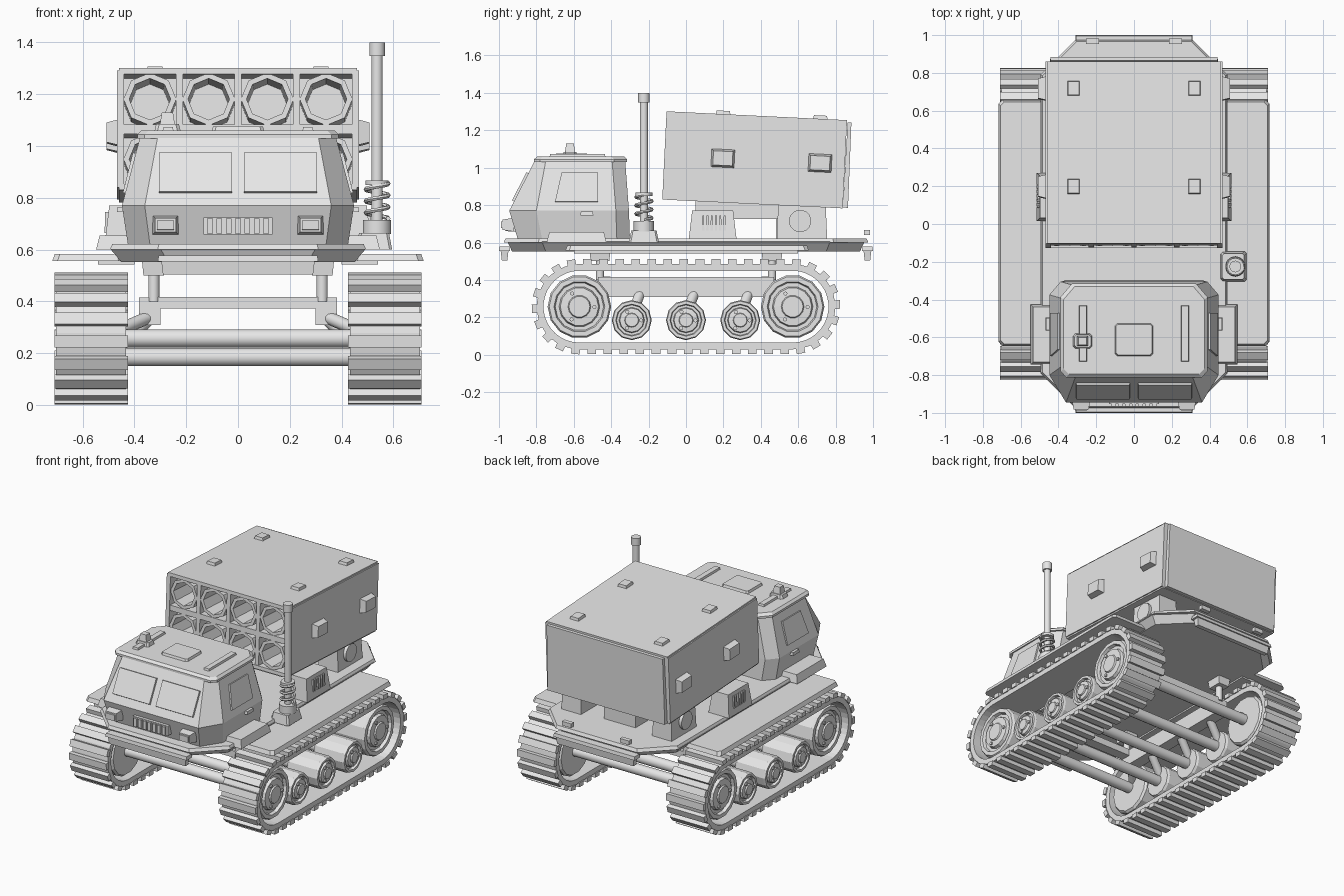
import bpy, bmesh, math
from mathutils import Vector, Matrix

if "Cube" in bpy.data.objects:
    bpy.data.objects.remove(bpy.data.objects["Cube"])

grey = bpy.data.materials.new("plain_grey")
grey.diffuse_color = (0.8, 0.8, 0.8, 1)
grey.use_nodes = True
grey.node_tree.nodes["Principled BSDF"].inputs["Base Color"].default_value = grey.diffuse_color


def finish(name, bm, matrix=None):
    bmesh.ops.recalc_face_normals(bm, faces=bm.faces[:])
    if matrix:
        bm.transform(matrix)
    me = bpy.data.meshes.new(name)
    bm.to_mesh(me)
    bm.free()
    me.materials.append(grey)
    ob = bpy.data.objects.new(name, me)
    bpy.context.collection.objects.link(ob)
    return ob


def loft(name, rings, matrix=None, closed=False):
    """Skin equal-length rings; cap the ends, or join last to first."""
    bm = bmesh.new()
    vs = [[bm.verts.new(p) for p in r] for r in rings]
    n = len(vs[0])
    pairs = list(zip(vs, vs[1:])) + ([(vs[-1], vs[0])] if closed else [])
    for a, b in pairs:
        for i in range(n):
            bm.faces.new((a[i], a[(i + 1) % n], b[(i + 1) % n], b[i]))
    if not closed:
        bm.faces.new(vs[0])
        bm.faces.new(vs[-1])
    return finish(name, bm, matrix)


def rect(hx, hy, z, c=0.0):
    if not c:
        return [(-hx, -hy, z), (hx, -hy, z), (hx, hy, z), (-hx, hy, z)]
    return [(-hx + c, -hy, z), (hx - c, -hy, z), (hx, -hy + c, z), (hx, hy - c, z),
            (hx - c, hy, z), (-hx + c, hy, z), (-hx, hy - c, z), (-hx, -hy + c, z)]


def box(name, x, y, z, taper=0.0, c=0.0, matrix=None):
    """Box from (min, max) ranges, narrowing upward by taper, corners cut by c."""
    hx, hy = (x[1] - x[0]) / 2, (y[1] - y[0]) / 2
    m = Matrix.Translation(((x[0] + x[1]) / 2, (y[0] + y[1]) / 2, 0))
    return loft(name, [rect(hx, hy, z[0], c), rect(hx - taper, hy - taper, z[1], c)],
                (matrix or Matrix()) @ m)


def frame(origin, normal):
    """Matrix with local z along normal and local y pointing up the surface."""
    w = Vector(normal).normalized()
    u = Vector((0, 0, 1)).cross(w).normalized()
    v = w.cross(u)
    return Matrix.Translation(origin) @ Matrix((u, v, w)).transposed().to_4x4()


def circle(r, z, n, a0=0.0):
    return [(r * math.cos(a0 + 2 * math.pi * i / n), r * math.sin(a0 + 2 * math.pi * i / n), z)
            for i in range(n)]


def rod(name, p, q, r, n=12, smooth=True):
    d = Vector(q) - Vector(p)
    m = Matrix.Translation(p) @ d.to_track_quat('Z', 'Y').to_matrix().to_4x4()
    ob = loft(name, [circle(r, 0, n, math.pi / n), circle(r, d.length, n, math.pi / n)], m)
    if smooth:
        for f in ob.data.polygons:
            f.use_smooth = len(f.vertices) == 4
        for e in ob.data.edges:
            a, b = (ob.data.vertices[i].index // n for i in e.vertices)
            e.use_edge_sharp = a == b
    return ob


def lathe(name, profile, n, matrix):
    return loft(name, [circle(r, z, n) for r, z in profile], matrix)


# Tracks
WY, WZ, R = 0.57, 0.257, 0.228


def track_point(d, r):
    """Point and tangent angle at fraction d along a racetrack loop."""
    arc, flat = math.pi * r, 2 * WY
    s = d * 2 * (arc + flat)
    if s < flat:
        return -WY + s, WZ + r, 0.0
    if s < flat + arc:
        a = (s - flat) / r
        return WY + r * math.sin(a), WZ + r * math.cos(a), -a
    if s < 2 * flat + arc:
        return WY - (s - flat - arc), WZ - r, -math.pi
    a = (s - 2 * flat - arc) / r
    return -WY - r * math.sin(a), WZ - r * math.cos(a), -math.pi - a


def belt_ring(y, z, a, x0, x1):
    t = 0.036
    ny, nz = -math.sin(a), math.cos(a)
    return [(x0, y, z), (x1, y, z), (x1, y - ny * t, z - nz * t), (x0, y - ny * t, z - nz * t)]


for s in (-1, 1):
    side = "right" if s > 0 else "left"
    x0, x1 = sorted((s * 0.432, s * 0.702))
    loft(side + "_track_belt", [belt_ring(*track_point(i / 88, R), x0, x1) for i in range(88)],
         closed=True)
    bm = bmesh.new()
    for i in range(44):
        y, z, a = track_point((i + 0.5) / 44, R + 0.011)
        bmesh.ops.create_cube(bm, size=1, matrix=Matrix.Translation((s * 0.567, y, z))
                              @ Matrix.Rotation(a, 4, 'X') @ Matrix.Diagonal((0.284, 0.046, 0.03, 1)))
    finish(side + "_track_lugs", bm)

    # Road wheels with stepped rims, hubs and bolts
    wheels = [(-WY, WZ, 0.17, 14), (WY, WZ, 0.17, 14)] + [(y, 0.185, 0.107, 12) for y in (-0.29, 0, 0.29)]
    for y, z, r, n in wheels:
        m = frame((s * 0.44, y, z), (s, 0, 0))
        lathe(side + "_wheel", [(r * 0.93, 0), (r, 0.015), (r, 0.22), (r * 0.95, 0.235), (r * 0.8, 0.235),
                                (r * 0.76, 0.215), (r * 0.64, 0.215), (r * 0.6, 0.235),
                                (r * 0.36, 0.238), (r * 0.33, 0.247)], n, m)
        for k in range(3):
            a = math.pi / 2 + 0.5 + k * 2 * math.pi / 3
            lathe(side + "_wheel_bolt", [(0.011, 0.22), (0.011, 0.246)], 8,
                  m @ Matrix.Translation((r * 0.47 * math.cos(a), r * 0.47 * math.sin(a), 0)))
        # Swing arms on the small wheels
        if r < 0.15:
            rod(side + "_swing_arm", (s * 0.34, y + 0.05, 0.34), (s * 0.5, y - 0.01, 0.19), 0.028)
        else:
            rod(side + "_end_arm", (s * 0.33, y * 0.75, 0.345), (s * 0.47, y, 0.285), 0.025)

    # Chassis rail, posts and fender
    box(side + "_chassis_rail", sorted((s * 0.30, s * 0.382)), (-0.47, 0.47), (0.31, 0.415))
    for y in (-0.46, 0.46):
        rod(side + "_post", (s * 0.325, y, 0.40), (s * 0.325, y, 0.51), 0.022)
        box(side + "_post_cap", sorted((s * 0.285, s * 0.365)), (y - 0.05, y + 0.05), (0.5, 0.56), -0.006)
    box(side + "_fender", sorted((s * 0.44, s * 0.717)), (-0.645, 0.657), (0.556, 0.584), 0.01, 0.02)
    box(side + "_fender_bracket", sorted((s * 0.40, s * 0.54)), (-0.6, 0.6), (0.542, 0.557))

for y in (-WY, -0.29, 0, 0.29, WY):
    big = abs(y) == WY
    rod("axle", (-0.46, y, WZ if big else 0.185), (0.46, y, WZ if big else 0.185), 0.036)
for y in (-0.44, 0.44):
    box("cross_beam", (-0.31, 0.31), (y - 0.035, y + 0.035), (0.372, 0.418))


# Hull
def hull(sx, cy, fx, fy, z):
    half = [(fx, -fy), (sx, -cy), (sx, cy), (fx, fy)]
    return [(x, y, z) for x, y in half] + [(-x, y, z) for x, y in reversed(half)]


loft("hull", [hull(0.45, 0.75, 0.27, 0.93, 0.552), hull(0.495, 0.77, 0.30, 0.955, 0.605)])
loft("deck", [hull(0.495, 0.79, 0.31, 0.975, 0.6), hull(0.485, 0.785, 0.305, 0.965, 0.622)])
for s in (-1, 1):
    box("bumper", (-0.29, 0.29), sorted((s * 0.955, s * 0.985)), (0.505, 0.575), -0.008)
    box("bumper_lip", (-0.31, 0.31), sorted((s * 0.94, s * 1.0)), (0.555, 0.578), 0.004)
    box("rear_lamp", (s * 0.22 - 0.035, s * 0.22 + 0.035), (0.953, 0.983), (0.64, 0.668))


# Cab
def cab(fx, fy, sx, cy, ry, z):
    half = [(fx, fy), (sx, cy), (sx, ry - 0.07), (sx - 0.06, ry)]
    return [(x, y, z) for x, y in half] + [(-x, y, z) for x, y in reversed(half)]


loft("cab", [cab(0.34, -0.90, 0.425, -0.77, -0.30, 0.62), cab(0.36, -0.945, 0.448, -0.80, -0.305, 0.77),
             cab(0.31, -0.81, 0.378, -0.75, -0.325, 1.035)])
loft("cab_roof", [cab(0.36, -0.812, 0.388, -0.78, -0.315, 1.03), cab(0.36, -0.812, 0.388, -0.78, -0.315, 1.045),
                  cab(0.345, -0.795, 0.373, -0.765, -0.33, 1.06)])
front = frame((0, -0.8775, 0.893), (0, -0.265, 0.135))
for s in (-1, 1):
    box("windshield", sorted((s * 0.02, s * 0.308)), (-0.088, 0.088), (-0.01, 0.016), 0.004, 0, front)
    door = frame((s * 0.4165, -0.585, 0.895), (s, 0, 0.25))
    w = [(-s * 0.115, -0.08), (s * 0.115, -0.08), (s * 0.115, 0.08), (-s * 0.08, 0.08)]
    loft("side_window", [[(x, y, z) for x, y in w] for z in (-0.005, 0.009)], door)
    box("door_handle", sorted((s * 0.43, s * 0.468)), (-0.565, -0.495), (0.745, 0.765), 0.003)
    box("cab_step", sorted((s * 0.40, s * 0.548)), (-0.745, -0.425), (0.6, 0.655), 0.014)
    # Headlights
    lamp = frame((s * 0.28, -0.92, 0.695), (0, -1, 0))
    box("headlight", (-0.05, 0.05), (-0.037, 0.037), (0, 0.062), 0.01, 0, lamp)
    box("headlight_glass", (-0.035, 0.035), (-0.02, 0.02), (0.055, 0.068), 0.003, 0, lamp)
    box("roof_rail", (s * 0.27 - 0.022, s * 0.27 + 0.022), (-0.73, -0.43), (1.055, 1.074), 0.004)
    # Engine vents beside the launcher
    box("engine_vent", sorted((s * 0.36, s * 0.515)), (0.015, 0.27), (0.62, 0.77), 0.018)
    for k in range(6):
        y = 0.085 + k * 0.023
        box("vent_slat", sorted((s * 0.48, s * 0.515)), (y, y + 0.013), (0.665, 0.745), 0.002)
box("grille", (-0.133, 0.133), (-0.952, -0.91), (0.658, 0.725))
for k in range(7):
    x = -0.108 + k * 0.036
    box("grille_bar", (x - 0.011, x + 0.011), (-0.965, -0.94), (0.662, 0.72))
box("roof_hatch", (-0.102, 0.102), (-0.70, -0.525), (1.055, 1.076), 0.006, 0.012)
box("sight_base", (-0.322, -0.222), (-0.66, -0.58), (1.06, 1.085), 0.006, 0.012)
box("sight", (-0.302, -0.243), (-0.648, -0.592), (1.08, 1.13), 0.008)

# Antenna with spring
AX, AY = 0.537, -0.225
box("antenna_base", (0.455, 0.595), (-0.305, -0.145), (0.6, 0.664), 0.012, 0.01)
for nm, r, z0, z1 in (("antenna_foot", 0.055, 0.66, 0.715), ("antenna_rod", 0.022, 0.7, 1.36),
                      ("antenna_collar", 0.045, 0.85, 0.867), ("antenna_tip", 0.031, 1.348, 1.4)):
    rod(nm, (AX, AY, z0), (AX, AY, z1), r, 14)
rings = []
for i in range(49):
    a = i * math.pi / 8
    c, sn = math.cos(a), math.sin(a)
    rings.append([(AX + (0.043 + px) * c, AY + (0.043 + px) * sn, 0.72 + 0.135 * i / 48 + pz)
                  for px, pz, _ in circle(0.009, 0, 6)])
loft("antenna_spring", rings)

# Launcher box, tilted nose up
L = Matrix.Translation((0, 0.367, 1.042)) @ Matrix.Rotation(math.radians(-2.8), 4, 'X')
HX, HY, HZ = 0.468, 0.483, 0.236
for s in (-1, 1):
    box("launcher_side", sorted((s * 0.44, s * HX)), (-HY, HY), (-HZ + 0.01, HZ - 0.01), 0, 0, L)
    box("launcher_skin", (-HX + 0.008, HX - 0.008), (-HY, HY), sorted((s * 0.212, s * HZ)), 0, 0, L)
box("launcher_core", (-0.445, 0.445), (-0.14, HY), (-0.22, 0.22), 0, 0, L)
box("launcher_door", (-0.445, 0.445), (HY, HY + 0.028), (-0.232, 0.225), 0.004, 0, L)
box("launcher_shelf", (-0.445, 0.445), (-HY + 0.005, -0.13), (-0.018, 0.018), 0, 0, L)
for x in (-0.226, 0, 0.226):
    box("launcher_divider", (x - 0.014, x + 0.014), (-HY + 0.005, -0.13), (-0.22, 0.22), 0, 0, L)
for x in (-0.34, -0.113, 0.113, 0.34):
    for z in (-0.116, 0.116):
        m = L @ frame((x, -0.13, z), (0, -1, 0))
        prof = [(0.102, 0), (0.102, 0.345), (0.08, 0.345), (0.074, 0)]
        loft("launch_tube", [circle(r, h, 8) for r, h in prof], m, closed=True)

# Launcher pads, brackets and supports
for s in (-1, 1):
    for y in (-0.18, 0.34):
        box("roof_pad", (s * 0.32 - 0.034, s * 0.32 + 0.034), (y - 0.04, y + 0.04),
            (0.23, 0.254), 0.005, 0, L)
        m = L @ frame((s * 0.46, y + 0.01, 0), (s, 0, 0))
        box("side_bracket", (-0.064, 0.064), (-0.05, 0.05), (0, 0.048), 0.012, 0, m)
    box("launcher_support", sorted((s * 0.27, s * 0.42)), (0.485, 0.755), (0.61, 0.80), 0.008)
    rod("support_pivot", (s * 0.3, 0.61, 0.715), (s * 0.435, 0.61, 0.715), 0.06, 16)
box("launcher_cradle", (-0.3, 0.3), (0.05, 0.55), (0.725, 0.83))
box("cradle_column", (-0.12, 0.12), (0.48, 0.72), (0.61, 0.80))
